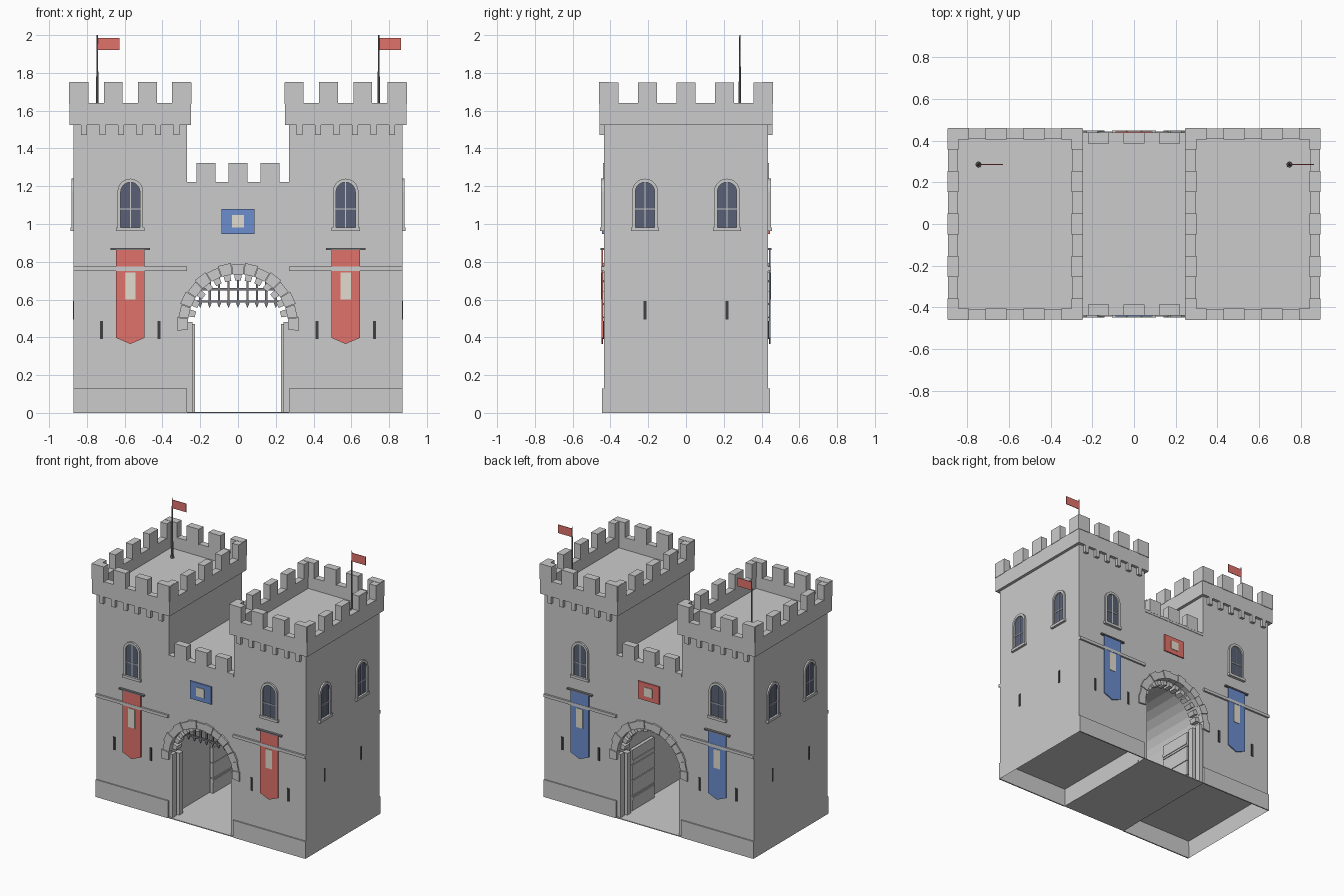
import bpy, bmesh, math
from mathutils import Matrix, Vector

if "Cube" in bpy.data.objects:
    bpy.data.objects.remove(bpy.data.objects["Cube"])

def material(name, rgb):
    m = bpy.data.materials.new(name)
    m.diffuse_color = (*rgb, 1)
    m.use_nodes = True
    m.node_tree.nodes["Principled BSDF"].inputs["Base Color"].default_value = m.diffuse_color
    return m

RED = material("red", (0.75, 0.17, 0.15))
BLUE = material("blue", (0.15, 0.27, 0.62))
CREAM = material("cream", (0.76, 0.72, 0.62))
GLASS = material("glass", (0.10, 0.12, 0.18))
DARK = material("dark", (0.05, 0.05, 0.05))
IRON = material("iron", (0.2, 0.2, 0.22))
W, S = 0.435, 0.868          # wall distance: front/back, sides

def finish(name, bm, mat=None):
    bmesh.ops.recalc_face_normals(bm, faces=bm.faces)
    me = bpy.data.meshes.new(name)
    bm.to_mesh(me)
    bm.free()
    ob = bpy.data.objects.new(name, me)
    bpy.context.collection.objects.link(ob)
    if mat:
        me.materials.append(mat)
    return ob

def prism(bm, pts, d0, d1, wall=0, quarter=0):
    """Extrude an outline (across, up) outward from a wall turned by quarter turns."""
    rot = Matrix.Rotation(quarter * math.pi / 2, 3, 'Z')
    a, b = [[bm.verts.new(rot @ Vector((u, -(wall + d), z))) for u, z in pts] for d in (d0, d1)]
    bm.faces.new(a)
    bm.faces.new(b[::-1])
    for i in range(len(pts)):
        j = (i + 1) % len(pts)
        bm.faces.new((a[i], b[i], b[j], a[j]))

def rect(x0, x1, z0, z1):
    return [(x0, z0), (x1, z0), (x1, z1), (x0, z1)]

def build(name, parts, mat=None):
    bm = bmesh.new()
    for p in parts:
        prism(bm, *p)
    return finish(name, bm, mat)

def box(x0, x1, y0, y1, z0, z1):
    return (rect(x0, x1, z0, z1), -y1, -y0)

def arch(r, spring, n=12, cx=0):
    return [(cx + r * math.cos(math.pi * i / n), spring + r * math.sin(math.pi * i / n)) for i in range(n + 1)]

# tower bodies, hollowed underneath
for side, cx in (("left", -0.57), ("right", 0.57)):
    bm = bmesh.new()
    prism(bm, rect(cx - 0.3, cx + 0.3, 0, 1.55), -W, W)
    bm.normal_update()
    bmesh.ops.recalc_face_normals(bm, faces=bm.faces)
    base = min(bm.faces, key=lambda f: f.calc_center_median().z)
    bmesh.ops.inset_region(bm, faces=[base], thickness=0.012)
    bmesh.ops.translate(bm, verts=base.verts[:], vec=(0, 0, 0.13))
    finish(side + "_tower", bm)

    # parapet ring and merlons
    x0, x1, y1, t = cx - 0.322, cx + 0.322, 0.457, 0.048
    build(side + "_parapet", [
        box(x0, x1, -y1, -y1 + t, 1.525, 1.64), box(x0, x1, y1 - t, y1, 1.525, 1.64),
        box(x0, x0 + t, -y1 + t, y1 - t, 1.525, 1.64), box(x1 - t, x1, -y1 + t, y1 - t, 1.525, 1.64)])
    m = []
    for s in (-1, 1):
        for i in range(4):
            c = x0 + 0.05 + i * 0.1813
            ya, yb = sorted((s * (y1 + 0.004), s * (y1 - t - 0.003)))
            m.append(box(c - 0.05, c + 0.05, ya, yb, 1.635, 1.752))
        for i in range(5):
            c = -y1 + 0.05 + i * 0.2035
            xa, xb = sorted((cx + s * 0.325, cx + s * 0.271))
            m.append(box(xa, xb, c - 0.05, c + 0.05, 1.635, 1.75))
    build(side + "_merlons", m)

    # corbels, plinths and string courses on front and back
    build(side + "_corbels", [(rect(cx + (i - 2.5) * 0.098 - 0.016, cx + (i - 2.5) * 0.098 + 0.016, 1.47, 1.53),
                               -0.01, 0.022, W, q) for i in range(6) for q in (0, 2)])
    for f, q in (("front", 0), ("back", 2)):
        build(f"{side}_{f}_plinth", [(rect(cx - 0.3, cx + 0.3, 0, 0.13), 0, 0.009, W, q)])
        build(f"{side}_{f}_string_course", [(rect(cx - 0.3, cx + 0.3, 0.752, 0.774), -0.01, 0.014, W, q)])

    # flag on a tapered pole
    px = -0.745 if cx < 0 else 0.745
    bm = bmesh.new()
    for r1, r2, z0, z1 in ((0.008, 0.003, 1.55, 2.0), (0.014, 0.012, 1.55, 1.57)):
        bmesh.ops.create_cone(bm, cap_ends=True, segments=8, radius1=r1, radius2=r2, depth=z1 - z0,
                              matrix=Matrix.Translation((px, 0.285, (z0 + z1) / 2)))
    finish(side + "_flagpole", bm, IRON)
    build(side + "_flag", [box(px + 0.003, px + 0.117, 0.283, 0.287, 1.922, 1.985)], RED)

# gatehouse with vaulted passage
build("gatehouse", [([(0.27, 1.215)] + arch(0.27, 0.47, 14) + [(-0.27, 1.215)], -W, W)])
build("passage_floor", [box(-0.27, 0.27, -0.44, 0.44, 0, 0.006)])
build("gate_parapet", [(rect(-0.27, 0.27, 1.2, 1.222), -0.045, 0.003, W, q) for q in (0, 2)])
build("gate_merlons", [(rect(c - 0.05, c + 0.05, 1.215, 1.323), -0.05, 0.004, W, q)
                       for c in (-0.17, 0, 0.17) for q in (0, 2)])

def wedge(a, half, r0, r1):
    return [(r * math.cos(b), 0.47 + r * math.sin(b)) for r, b in
            ((r0, a - half), (r1, a - half), (r1, a + half), (r0, a + half))]

# arch stones and the inner toothed ring, on both faces
outer, inner, N = [], [], 15
for q in (0, 2):
    for i in range(N):
        a = math.pi * i / (N - 1)
        k = i % 2
        outer.append((wedge(a, 0.108, 0.265, 0.325 - 0.008 * k), -0.03, 0.013 - 0.004 * k, W, q))
        if 0 < i < N - 1:
            inner.append((wedge(a, 0.07, 0.232, 0.275), -0.09, -0.03, W, q))
build("arch_stones", outer)
build("inner_arch_stones", inner)

# jamb posts and open plank doors
posts, doors, bands = [], [], []
for s in (-1, 1):
    def sx(a, b):
        return sorted((s * a, s * b))
    for e in (-1, 1):
        for xa, yo, top in ((0.242, 0.43, 0.48), (0.228, 0.37, 0.47)):
            ya, yb = sorted((e * yo, e * (yo - 0.045)))
            posts.append(box(*sx(xa, 0.272), ya, yb, 0, top))
    for i in range(4):
        doors.append(box(*sx(0.235, 0.26), 0.04, 0.3, 0.01 + i * 0.115, 0.12 + i * 0.115))
    for z in (0.09, 0.37):
        bands.append(box(*sx(0.23, 0.237), 0.04, 0.3, z, z + 0.02))
build("jamb_posts", posts)
build("gate_doors", doors)
build("door_bands", bands)

# raised portcullis with spiked bars
bars = []
for i in range(-4, 5):
    x = i * 0.05
    top = 0.47 + math.sqrt(0.27 ** 2 - x * x)
    bars.append(([(x - 0.006, top), (x - 0.006, 0.585), (x - 0.01, 0.58), (x, 0.555),
                  (x + 0.01, 0.58), (x + 0.006, 0.585), (x + 0.006, top)], 0.294, 0.306))
for z in (0.59, 0.655):
    h = math.sqrt(0.27 ** 2 - (z - 0.47) ** 2)
    bars.append(box(-h, h, -0.308, -0.292, z - 0.006, z + 0.006))
build("portcullis", bars, IRON)

# arched windows and arrow slits
def window(name, c, wall, q):
    build(name + "_glass", [([*arch(0.053, 1.17, 10, c), (c - 0.053, 0.98), (c + 0.053, 0.98)], -0.01, 0.004, wall, q)], GLASS)
    fr = []
    o, i = arch(0.068, 1.172, 10, c), arch(0.051, 1.17, 10, c)
    o, i = [(c + 0.068, 0.98)] + o + [(c - 0.068, 0.98)], [(c + 0.051, 0.98)] + i + [(c - 0.051, 0.98)]
    for k in range(len(o) - 1):
        fr.append(([o[k], o[k + 1], i[k + 1], i[k]], -0.005, 0.014, wall, q))
    fr.append((rect(c - 0.075, c + 0.075, 0.962, 0.982), -0.005, 0.02, wall, q))
    fr.append((rect(c - 0.003, c + 0.003, 0.98, 1.222), 0, 0.008, wall, q))
    fr.append((rect(c - 0.052, c + 0.052, 1.077, 1.083), 0, 0.008, wall, q))
    build(name + "_frame", fr)

slits = []
for q, face in enumerate(("front", "right", "back", "left")):
    ends = q % 2 == 0
    wall, c = (W, 0.57) if ends else (S, 0.217)
    for s in (-1, 1):
        window(f"{face}_window_{'a' if s < 0 else 'b'}", s * c, wall, q)
        for u in ((0.418, 0.722) if ends else (0.217,)):
            z = 0.39 if ends else 0.495
            slits.append((rect(s * u - 0.008, s * u + 0.008, z, z + 0.097), -0.01, 0.005, wall, q))
build("arrow_slits", slits, DARK)

# banners and plaques, colours swapped on the back
for face, q, cloth, plaque in (("front", 0, RED, BLUE), ("back", 2, BLUE, RED)):
    B, rods, emblems = [], [], []
    for c in (-0.57, 0.57):
        B.append(([(c - 0.075, 0.865), (c - 0.075, 0.397), (c, 0.365), (c + 0.075, 0.397), (c + 0.075, 0.865)],
                  0.004, 0.012, W, q))
        emblems.append((rect(c - 0.027, c + 0.027, 0.6, 0.742), 0.008, 0.015, W, q))
        rods.append((rect(c - 0.104, c + 0.104, 0.862, 0.872), 0, 0.018, W, q))
    build(face + "_banners", B, cloth)
    build(face + "_banner_rods", rods, IRON)
    emblems.append((rect(-0.033, 0.033, 0.982, 1.048), 0.005, 0.013, W, q))
    build(face + "_emblems", emblems, CREAM)
    build(face + "_plaque", [(rect(-0.088, 0.088, 0.948, 1.08), -0.005, 0.009, W, q)], plaque)
